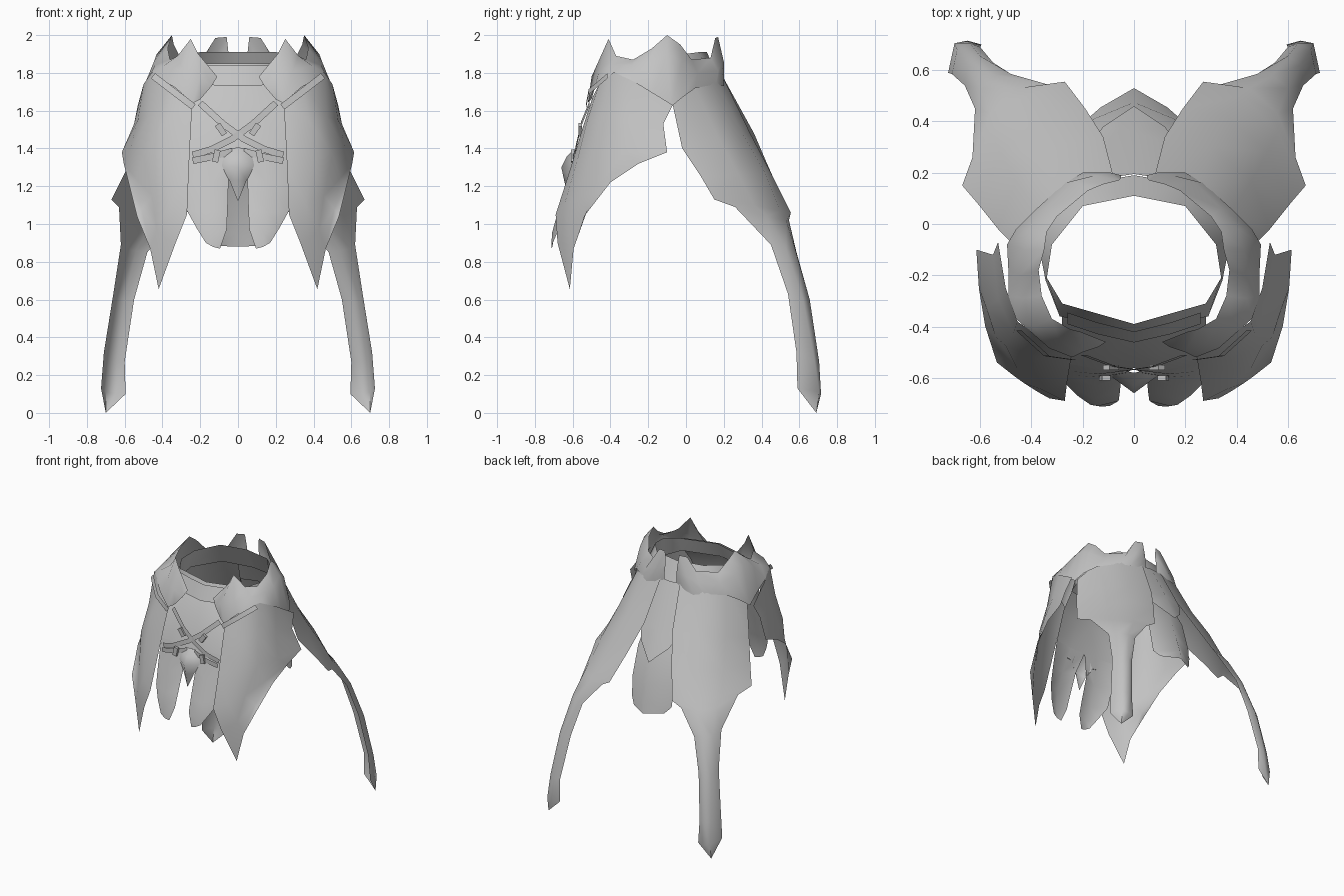
import bpy, bmesh, math
from mathutils import Vector, Matrix

cube = bpy.data.objects.get("Cube")
if cube:
    bpy.data.objects.remove(cube, do_unlink=True)

GREY = (0.55, 0.55, 0.55, 1)
mat = bpy.data.materials.new("plain grey")
mat.use_nodes = True
mat.diffuse_color = GREY
mat.node_tree.nodes["Principled BSDF"].inputs["Base Color"].default_value = GREY


def finish(name, bm, angle=60):
    """Turn a bmesh into a smooth object mirrored across x = 0."""
    mesh = bpy.data.meshes.new(name)
    bm.to_mesh(mesh)
    bm.free()
    obj = bpy.data.objects.new(name, mesh)
    bpy.context.collection.objects.link(obj)
    mesh.materials.append(mat)
    bpy.ops.object.select_all(action='DESELECT')
    obj.select_set(True)
    bpy.context.view_layer.objects.active = obj
    bpy.ops.object.shade_smooth_by_angle(angle=math.radians(angle))
    mod = obj.modifiers.new("Mirror", 'MIRROR')
    mod.merge_threshold = 0.002
    return obj


def sheet(name, rows, angle=60):
    """Loft a thin sheet through rows of points, facing away from the waist axis."""
    bm = bmesh.new()
    found = {}

    def vert(p):
        if p not in found:
            found[p] = bm.verts.new(p)
        return found[p]

    for a, b in zip(rows, rows[1:]):
        for i in range(len(a) - 1):
            quad = [vert(p) for p in (a[i], a[i + 1], b[i + 1], b[i])]
            quad = list(dict.fromkeys(quad))
            if len(quad) > 2:
                bm.faces.new(quad)
    bm.normal_update()
    axis = Vector((0, -0.15, 1.0))
    out = 0
    for f in bm.faces:
        away = f.calc_center_median() - axis
        away.z = 0
        out += f.normal.dot(away) * f.calc_area()
    if out < 0:
        bmesh.ops.reverse_faces(bm, faces=bm.faces[:])
    return finish(name, bm, angle)


def strap(name, path, width):
    """Flat ribbon following a path across the front."""
    pts = [Vector(p) for p in path]
    rows = []
    for i, p in enumerate(pts):
        d = pts[min(i + 1, len(pts) - 1)] - pts[max(i - 1, 0)]
        side = Vector((-d.z, 0, d.x)).normalized() * width / 2
        rows.append([tuple(p + side), tuple(p - side)])
    return sheet(name, rows)


def buckle(name, centre, tilt):
    bm = bmesh.new()
    bmesh.ops.create_cube(bm, size=1, matrix=Matrix.Translation(centre)
                          @ Matrix.Rotation(math.radians(tilt), 4, 'Y')
                          @ Matrix.Diagonal((0.032, 0.02, 0.065, 1)))
    return finish(name, bm, 30)


# waist band, higher at the back, with a belt plate over its front
sheet("waist_band", [
    [(0, .11, 1.91), (.2, .07, 1.91), (.32, -.08, 1.89), (.34, -.21, 1.87),
     (.28, -.31, 1.85), (0, -.39, 1.85)],
    [(0, .19, 1.74), (.24, .15, 1.74), (.38, -.04, 1.73), (.345, -.22, 1.73),
     (.29, -.36, 1.73), (0, -.44, 1.73)]])
sheet("front_belt", [
    [(0, -.42, 1.84), (.14, -.385, 1.84), (.26, -.345, 1.84)],
    [(0, -.462, 1.73), (.14, -.43, 1.735), (.26, -.39, 1.745)]])

# front body cloth
sheet("front_cloth", [
    [(0, -.435, 1.75), (.14, -.4, 1.75), (.28, -.36, 1.75)],
    [(0, -.5, 1.6), (.1, -.515, 1.6), (.28, -.465, 1.62)],
    [(0, -.56, 1.4), (.12, -.57, 1.41), (.28, -.54, 1.4)]])

# rounded front petals
sheet("front_petal", [
    [(0, -.56, 1.4), (.12, -.57, 1.41), (.28, -.54, 1.4)],
    [(.05, -.6, 1.24), (.15, -.63, 1.22), (.28, -.58, 1.22)],
    [(.055, -.655, 1.08), (.16, -.68, 1.06), (.27, -.62, 1.07)],
    [(.06, -.69, .97), (.14, -.71, .95), (.22, -.67, .98)],
    [(.095, -.71, .87), (.13, -.712, .878), (.17, -.705, .9)]])

# horned hip plate, from the back around to the front: top, bulge, lower edge
sheet("hip_plate", [
    [(.05, .18, 1.9), (.05, .19, 1.84), (.05, .19, 1.78)],
    [(.06, .17, 1.99), (.09, .2, 1.86), (.12, .2, 1.75)],
    [(.12, .155, 1.985), (.15, .19, 1.85), (.2, .2, 1.73)],
    [(.18, .13, 1.88), (.23, .17, 1.81), (.27, .16, 1.74)],
    [(.3, .03, 1.87), (.34, .06, 1.8), (.39, .05, 1.72)],
    [(.34, -.03, 1.95), (.41, -.02, 1.86), (.46, -.02, 1.67)],
    [(.35, -.1, 2.0), (.43, -.1, 1.9), (.495, -.08, 1.62)],
    [(.372, -.18, 1.93), (.445, -.2, 1.86), (.49, -.18, 1.69)],
    [(.36, -.28, 1.87), (.44, -.29, 1.84), (.49, -.28, 1.75)],
    [(.32, -.37, 1.89), (.39, -.4, 1.84), (.46, -.37, 1.8)],
    [(.25, -.41, 1.98), (.29, -.46, 1.81), (.33, -.485, 1.72)],
    [(.21, -.42, 1.9), (.2, -.5, 1.78), (.24, -.52, 1.64)],
    [(.11, -.46, 1.78), (.14, -.48, 1.73), (.2, -.5, 1.66)]])

# pointed front side panel, inner edge to outer edge
sheet("side_panel", [
    [(.24, -.495, 1.67), (.34, -.46, 1.74), (.455, -.38, 1.805), (.5, -.25, 1.74), (.53, -.07, 1.63)],
    [(.25, -.55, 1.5), (.38, -.525, 1.54), (.47, -.425, 1.57), (.53, -.29, 1.55), (.55, -.12, 1.53)],
    [(.26, -.61, 1.3), (.39, -.575, 1.34), (.5, -.475, 1.37), (.575, -.33, 1.38), (.615, -.1, 1.38)],
    [(.27, -.69, 1.05), (.36, -.645, 1.1), (.455, -.565, 1.15), (.54, -.44, 1.24), (.605, -.25, 1.32)],
    [(.33, -.68, .9), (.375, -.655, .92), (.43, -.62, .97), (.51, -.52, 1.08), (.58, -.4, 1.22)],
    [(.42, -.615, .655), (.42, -.615, .655), (.42, -.615, .655), (.465, -.595, .87), (.535, -.54, 1.04)]])

# long rear coattail, tucked under the hip plate, inner edge to outer edge
sheet("coattail", [
    [(.08, .185, 1.8), (.25, .14, 1.8), (.36, .02, 1.78), (.48, -.07, 1.63)],
    [(.12, .34, 1.48), (.3, .3, 1.48), (.46, .17, 1.46), (.53, -.02, 1.4)],
    [(.19, .45, 1.27), (.36, .42, 1.27), (.52, .28, 1.26), (.61, .08, 1.25)],
    [(.27, .555, 1.06), (.42, .5, 1.07), (.56, .36, 1.1), (.67, .15, 1.13)],
    [(.34, .545, 1.02), (.45, .53, 1.02), (.56, .43, 1.04), (.63, .26, 1.09)],
    [(.48, .585, .85), (.54, .58, .86), (.6, .53, .87), (.62, .45, .89)],
    [(.55, .63, .6), (.6, .655, .6), (.65, .62, .6), (.66, .54, .63)],
    [(.6, .69, .27), (.64, .705, .27), (.69, .68, .28), (.71, .585, .32)],
    [(.595, .7, .1), (.65, .715, .1), (.7, .705, .11), (.725, .59, .13)],
    [(.7, .69, 0)] * 4])

# overlapping centre flaps at the back, each with a ridge down the middle
sheet("back_upper_flap", [
    [(0, .195, 1.78), (.13, .175, 1.78)],
    [(0, .36, 1.48), (.18, .3, 1.48)],
    [(0, .42, 1.34), (.12, .38, 1.36)],
    [(0, .46, 1.25), (0, .46, 1.25)]], 30)
sheet("back_lower_flap", [
    [(0, .24, 1.62), (.12, .2, 1.62)],
    [(0, .4, 1.3), (.17, .345, 1.3)],
    [(0, .475, 1.08), (.18, .4, 1.08)],
    [(0, .52, .95), (.17, .42, .93)],
    [(0, .53, .88), (.13, .455, .885)]], 30)

# crossing straps, lower straps and their buckles
strap("cross_strap", [(-.2, -.51, 1.64), (-.08, -.555, 1.53), (.03, -.572, 1.45),
                      (.14, -.585, 1.395), (.24, -.575, 1.365)], .035)
strap("lower_strap", [(.24, -.59, 1.335), (.14, -.597, 1.355), (.03, -.58, 1.385)], .035)
strap("hip_strap", [(.235, -.53, 1.62), (.34, -.515, 1.7), (.45, -.415, 1.785)], .035)
buckle("cross_buckle", (.09, -.56, 1.5), 35)
buckle("lower_buckle", (.115, -.6, 1.36), -12)

# pointed centre ornament
sheet("centre_ornament", [
    [(0, -.58, 1.405), (.05, -.57, 1.4)],
    [(0, -.63, 1.36), (.075, -.58, 1.36)],
    [(0, -.66, 1.3), (.095, -.59, 1.31)],
    [(0, -.645, 1.23), (.045, -.605, 1.23)],
    [(0, -.62, 1.12), (0, -.62, 1.12)]], 40)
